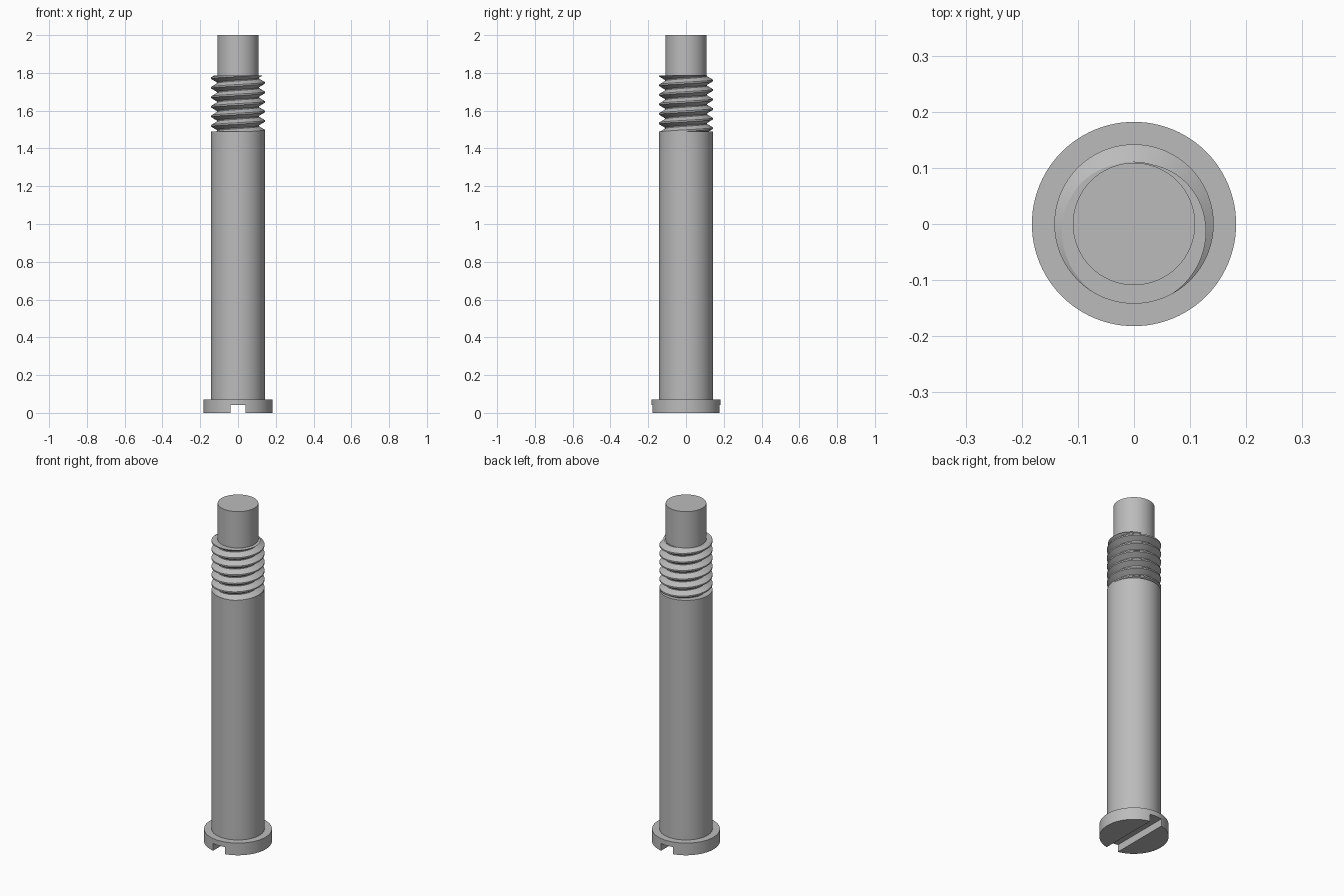
import bpy, bmesh
from math import pi, cos, sin

cube = bpy.data.objects.get("Cube")
if cube:
    bpy.data.objects.remove(cube, do_unlink=True)

GREY = (0.5, 0.5, 0.5, 1)
steel = bpy.data.materials.new("grey_steel")
steel.use_nodes = True
steel.diffuse_color = GREY
steel.node_tree.nodes["Principled BSDF"].inputs["Base Color"].default_value = GREY

SIDES = 96
THREAD_LOW, THREAD_TOP = 1.49, 1.785
ROOT, CREST, PITCH = 0.111, 0.142, 0.0505


def smooth(obj):
    bpy.ops.object.select_all(action="DESELECT")
    obj.select_set(True)
    bpy.context.view_layer.objects.active = obj
    bpy.ops.object.shade_smooth_by_angle(angle=pi / 6)


def cylinder(name, radius, low, high):
    bpy.ops.mesh.primitive_cylinder_add(vertices=SIDES, radius=radius, depth=high - low,
                                        location=(0, 0, (low + high) / 2))
    obj = bpy.context.object
    obj.name = name
    obj.data.materials.append(steel)
    smooth(obj)
    return obj


# Plain turned parts
head = cylinder("slotted_head", 0.182, 0, 0.072)
cylinder("shank", CREST, 0.072, THREAD_LOW)
cylinder("end_pin", 0.109, THREAD_LOW, 2)

# Screwdriver slot across the underside of the head
bpy.ops.mesh.primitive_cube_add(size=1, location=(0, 0, 0))
cutter = bpy.context.object
cutter.name = "slot_cutter"
cutter.scale = (0.077, 1, 0.085)
cutter.hide_render = True
cutter.hide_set(True)
slot = head.modifiers.new("slot", "BOOLEAN")
slot.operation = "DIFFERENCE"
slot.solver = "EXACT"
slot.object = cutter

# Helical thread: one tooth profile swept around, as (radius, share of a pitch)
tooth = [(CREST, -0.08), (CREST, 0.08), (ROOT, 0.45), (ROOT, 0.55)]
bm = bmesh.new()
rows = []
for turn in range(-8, 3):
    for radius, share in tooth:
        row = []
        for i in range(SIDES + 1):
            a = 2 * pi * i / SIDES
            z = THREAD_TOP + PITCH * (turn + share + i / SIDES - 0.75)
            row.append(bm.verts.new((radius * cos(a), radius * sin(a), z)))
        rows.append(row)
for lower, upper in zip(rows, rows[1:]):
    for i in range(SIDES):
        bm.faces.new((lower[i], lower[i + 1], upper[i + 1], upper[i]))
bmesh.ops.remove_doubles(bm, verts=bm.verts, dist=0.0001)

# Trim both ends flat and close them
for height, side in ((THREAD_LOW, -1), (THREAD_TOP, 1)):
    cut = bmesh.ops.bisect_plane(bm, geom=bm.verts[:] + bm.edges[:] + bm.faces[:],
                                 plane_co=(0, 0, height), plane_no=(0, 0, side),
                                 clear_outer=True)
    rim = [e for e in cut["geom_cut"] if isinstance(e, bmesh.types.BMEdge)]
    bmesh.ops.holes_fill(bm, edges=rim, sides=0)
bmesh.ops.recalc_face_normals(bm, faces=bm.faces)
mesh = bpy.data.meshes.new("thread")
bm.to_mesh(mesh)
bm.free()
mesh.materials.append(steel)
thread = bpy.data.objects.new("thread", mesh)
bpy.context.collection.objects.link(thread)
smooth(thread)
